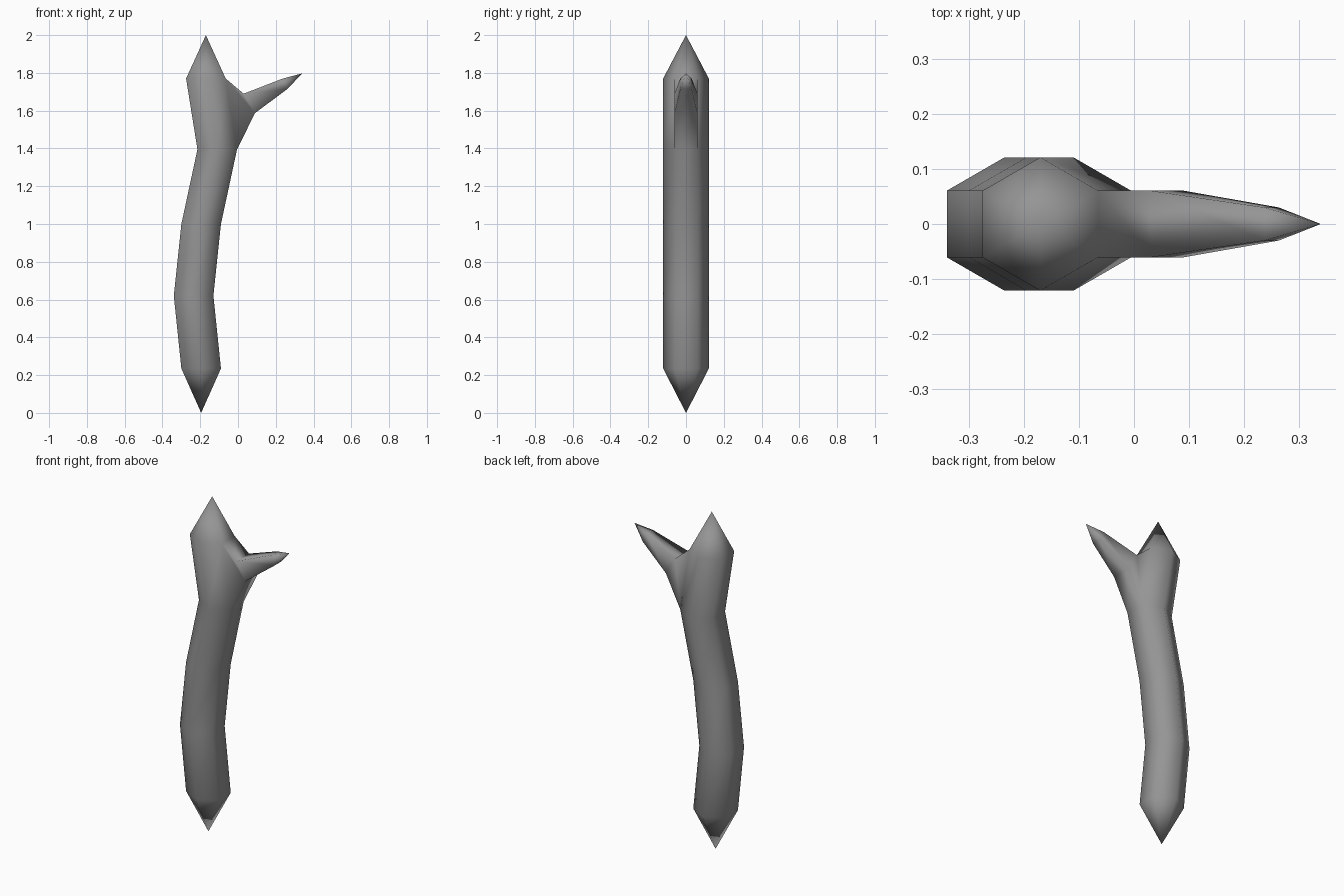
import bpy, bmesh, math

if "Cube" in bpy.data.objects:
    bpy.data.objects.remove(bpy.data.objects["Cube"])

bm = bmesh.new()
R = 0.121


def bridge(a, b):
    # quads between two rings, returned in side order
    n = len(a)
    return [bm.faces.new((a[i], a[(i + 1) % n], b[(i + 1) % n], b[i])) for i in range(n)]


def cap(ring, tip):
    # pointed end
    v = bm.verts.new(tip)
    for i in range(len(ring)):
        bm.faces.new((ring[i], ring[(i + 1) % len(ring)], v))


# Trunk: hexagonal rings along a gently bent path (x, z)
path = [(-0.195, 0.235), (-0.235, 0.62), (-0.195, 1.0), (-0.11, 1.395), (-0.17, 1.77)]
rings = []
for cx, z in path:
    angles = [math.radians(60 * i - 30) for i in range(6)]
    rings.append([bm.verts.new((cx + R * math.cos(a), R * math.sin(a), z)) for a in angles])
sides = [bridge(a, b) for a, b in zip(rings, rings[1:])]
cap(rings[0], (-0.195, 0, 0))
cap(rings[-1], (-0.17, 0, 2.0))

# Side branch: grows out of the right-hand face of the top trunk section
root = sides[-1][0]
ring = list(root.verts)
bm.faces.remove(root)
for low, high, w in [((0.09, 1.587), (0.03, 1.69), R / 2),
                     ((0.263, 1.716), (0.237, 1.77), 0.03)]:
    new = [bm.verts.new((x, y, z)) for x, y, z in
           [(low[0], -w, low[1]), (low[0], w, low[1]),
            (high[0], w, high[1]), (high[0], -w, high[1])]]
    bridge(ring, new)
    ring = new
cap(ring, (0.339, 0, 1.797))

bmesh.ops.recalc_face_normals(bm, faces=bm.faces)
for f in bm.faces:
    f.smooth = True
mesh = bpy.data.meshes.new("forked_branch")
bm.to_mesh(mesh)
bm.free()

# Dark grey bark
bark = bpy.data.materials.new("dark_bark")
bark.diffuse_color = (0.3, 0.3, 0.3, 1)
bark.use_nodes = True
bark.node_tree.nodes["Principled BSDF"].inputs["Base Color"].default_value = bark.diffuse_color
mesh.materials.append(bark)
obj = bpy.data.objects.new("forked_branch", mesh)
bpy.context.collection.objects.link(obj)
